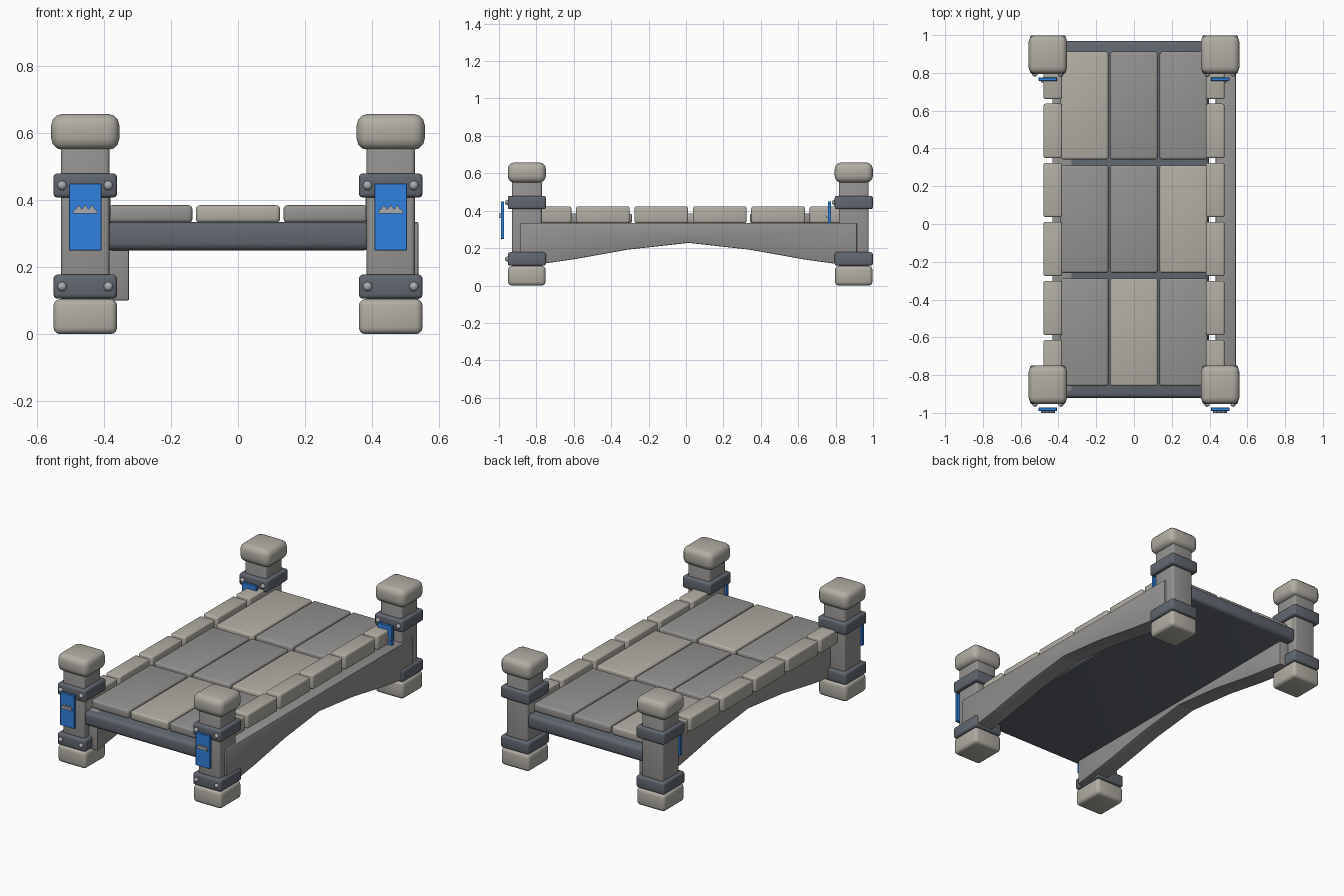
import bpy, bmesh, math
from mathutils import Matrix, Vector

if "Cube" in bpy.data.objects:
    bpy.data.objects.remove(bpy.data.objects["Cube"])


def material(name, rgb):
    m = bpy.data.materials.new(name)
    m.diffuse_color = (*rgb, 1)
    m.use_nodes = True
    m.node_tree.nodes["Principled BSDF"].inputs["Base Color"].default_value = m.diffuse_color
    return m


LIGHT = material("light_stone", (0.44, 0.42, 0.37))
MID = material("mid_stone", (0.30, 0.29, 0.28))
SLATE = material("slate", (0.12, 0.135, 0.16))
BLUE = material("blue_cloth", (0.03, 0.22, 0.73))
METAL = material("pale_metal", (0.40, 0.41, 0.43))


def finish(bm, name, mat):
    bmesh.ops.recalc_face_normals(bm, faces=bm.faces)
    me = bpy.data.meshes.new(name)
    bm.to_mesh(me)
    bm.free()
    me.materials.append(mat)
    for p in me.polygons:
        p.use_smooth = True
    me.set_sharp_from_angle(angle=math.radians(35))
    ob = bpy.data.objects.new(name, me)
    bpy.context.collection.objects.link(ob)
    return ob


def box(name, centre, size, bevel, mat, segments=3):
    bm = bmesh.new()
    bmesh.ops.create_cube(bm, size=1)
    bmesh.ops.scale(bm, vec=size, verts=bm.verts)
    bmesh.ops.translate(bm, vec=centre, verts=bm.verts)
    if bevel:
        bmesh.ops.bevel(bm, geom=bm.edges[:], offset=bevel, segments=segments,
                        profile=0.5, affect='EDGES')
    return finish(bm, name, mat)


def prism(name, points, depth, mat, bevel=0):
    bm = bmesh.new()
    face = bm.faces.new([bm.verts.new(p) for p in points])
    ext = bmesh.ops.extrude_face_region(bm, geom=[face], use_keep_orig=True)
    new = [g for g in ext["geom"] if isinstance(g, bmesh.types.BMVert)]
    bmesh.ops.translate(bm, vec=depth, verts=new)
    if bevel:
        bmesh.ops.recalc_face_normals(bm, faces=bm.faces)
        bmesh.ops.bevel(bm, geom=bm.edges[:], offset=bevel, segments=2,
                        profile=0.5, affect='EDGES')
    return finish(bm, name, mat)


def zbox(name, x, y, z0, z1, w, d, bevel, mat):
    return box(name, (x, y, (z0 + z1) / 2), (w, d, z1 - z0), bevel, mat)


# deck slab with rounded ends
MIDY = 0.024
zbox("deck_slab", 0, MIDY, 0.25, 0.335, 0.794, 1.89, 0.022, SLATE)

# 3 x 3 paving slabs, one lighter in each row
for row, (y, light) in enumerate([(-0.573, 1), (0.026, 2), (0.627, 0)]):
    for col in range(3):
        zbox(f"paving_{row}_{col}", (col - 1) * 0.262, y, 0.333, 0.385,
             0.252, 0.57, 0.012, LIGHT if col == light else MID)

# kerb stones along both sides
for side in (-1, 1):
    for i in range(6):
        zbox(f"kerb_stone_{side}_{i}", side * 0.43, MIDY + (i - 2.5) * 0.3125,
             0.335, 0.422, 0.098, 0.288, 0.01, LIGHT)

# arched side walls, both extruded towards +x
arch = [(-0.90, 0.10), (-0.615, 0.14), (-0.325, 0.192), (0, 0.228),
        (0.325, 0.192), (0.615, 0.14), (0.90, 0.10), (0.90, 0.335), (-0.90, 0.335)]
for side in (-1, 1):
    x0 = side * 0.432
    prism(f"side_arch_{side}", [(x0, y + 0.014, z) for y, z in arch],
          (0.107, 0, 0), MID, 0.005)

# corner posts
for sx in (-1, 1):
    for tag, py in (("front", -0.851), ("back", 0.897)):
        px = sx * 0.456
        n = f"{tag}_{sx}"
        zbox("post_base_" + n, px, py, 0, 0.105, 0.19, 0.2, 0.02, LIGHT)
        zbox("post_shaft_" + n, px, py, 0.09, 0.56, 0.144, 0.16, 0.012, MID)
        zbox("post_cap_" + n, px, py, 0.55, 0.658, 0.204, 0.204, 0.035, LIGHT)
        for k, z in enumerate((0.142, 0.444)):
            zbox(f"post_band_{n}_{k}", px, py, z - 0.036, z + 0.036,
                 0.19, 0.204, 0.012, SLATE)
            # rivets on the front of each band
            for rx in (-0.069, 0.069):
                bm = bmesh.new()
                bmesh.ops.create_uvsphere(
                    bm, u_segments=12, v_segments=8, radius=0.014,
                    matrix=Matrix.Translation(Vector((px + rx, py - 0.103, z))))
                finish(bm, f"rivet_{n}_{k}_{rx}", METAL)
        # hanging banner with a small pointed trim
        box("banner_" + n, (px, py - 0.13, 0.35), (0.098, 0.018, 0.2), 0.002, BLUE, 1)
        zig = [(-0.037, 0.36), (0.037, 0.36), (0.034, 0.373), (0.029, 0.373),
               (0.02, 0.386), (0.01, 0.373), (0, 0.386), (-0.01, 0.373),
               (-0.02, 0.386), (-0.029, 0.373), (-0.034, 0.373)]
        prism("banner_trim_" + n, [(px + x, py - 0.149, z) for x, z in zig],
              (0, 0.014, 0), METAL)
